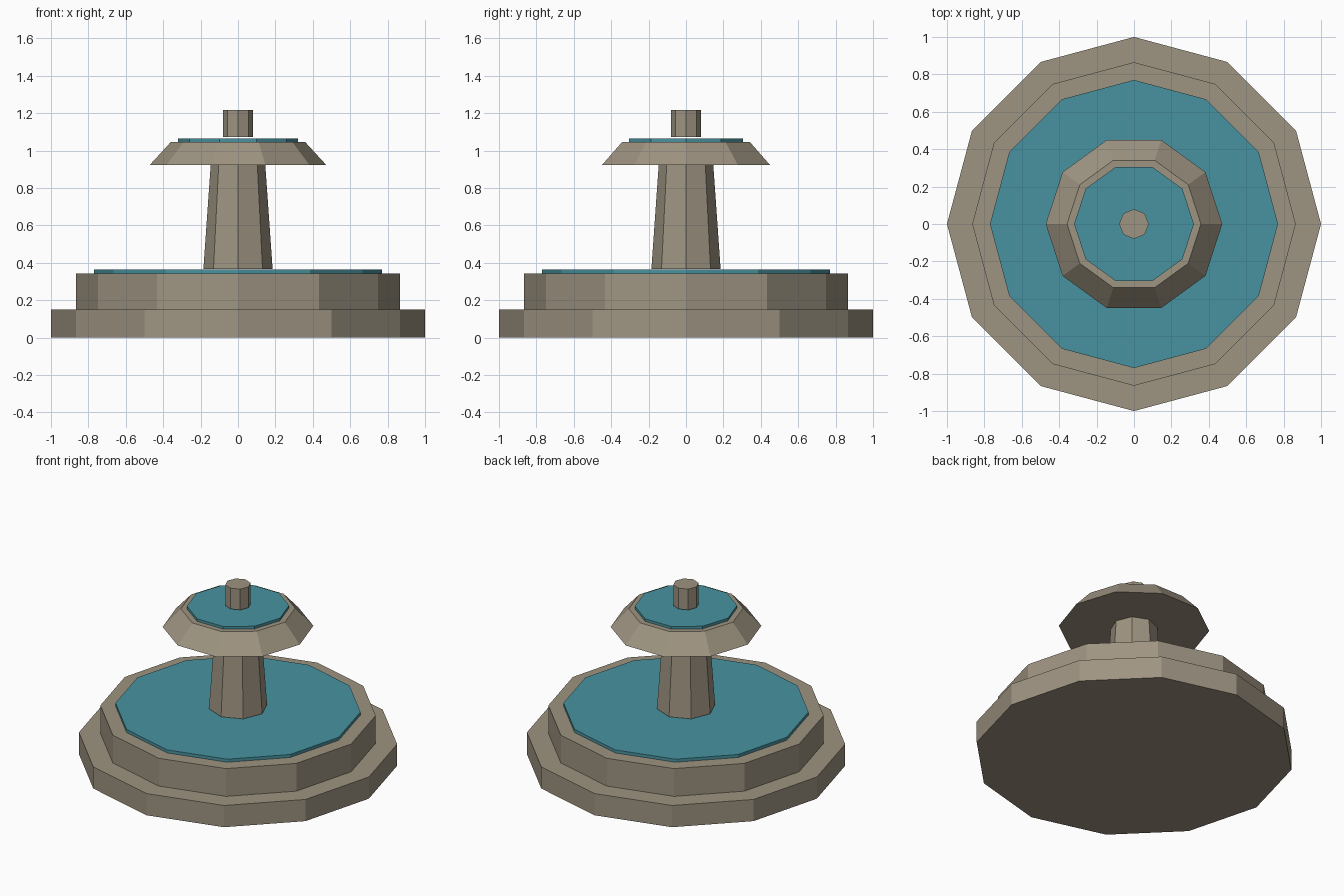
import bpy

cube = bpy.data.objects.get("Cube")
if cube:
    bpy.data.objects.remove(cube, do_unlink=True)


def make_material(name, rgb):
    mat = bpy.data.materials.new(name)
    mat.use_nodes = True
    colour = (*rgb, 1.0)
    mat.diffuse_color = colour
    mat.node_tree.nodes["Principled BSDF"].inputs["Base Color"].default_value = colour
    return mat


stone = make_material("warm stone", (0.34, 0.295, 0.22))
water = make_material("teal water", (0.065, 0.29, 0.35))


def tier(name, sides, r_bottom, r_top, z_bottom, z_top, mat):
    """Flat-sided capped frustum with a corner on the +x axis."""
    bpy.ops.mesh.primitive_cone_add(
        vertices=sides, radius1=r_bottom, radius2=r_top,
        depth=z_top - z_bottom, location=(0, 0, (z_bottom + z_top) / 2))
    obj = bpy.context.object
    obj.name = name
    # Sides divisible by four already have a corner on x; others need a quarter turn
    if sides % 4:
        obj.rotation_euler.z = 1.5707963
        bpy.ops.object.transform_apply(location=False, rotation=True, scale=False)
    obj.data.materials.append(mat)
    return obj


# Lower basin
tier("base_step", 12, 1.0, 1.0, 0.0, 0.15, stone)
tier("basin_wall", 12, 0.865, 0.865, 0.15, 0.342, stone)
tier("basin_water", 12, 0.77, 0.77, 0.342, 0.363, water)

# Tapered column
tier("column", 8, 0.185, 0.146, 0.368, 0.923, stone)

# Upper bowl
tier("upper_bowl", 10, 0.472, 0.358, 0.923, 1.047, stone)
tier("upper_water", 10, 0.32, 0.32, 1.047, 1.065, water)

# Spout, hovering just above the water
tier("spout", 8, 0.08, 0.08, 1.073, 1.217, stone)
